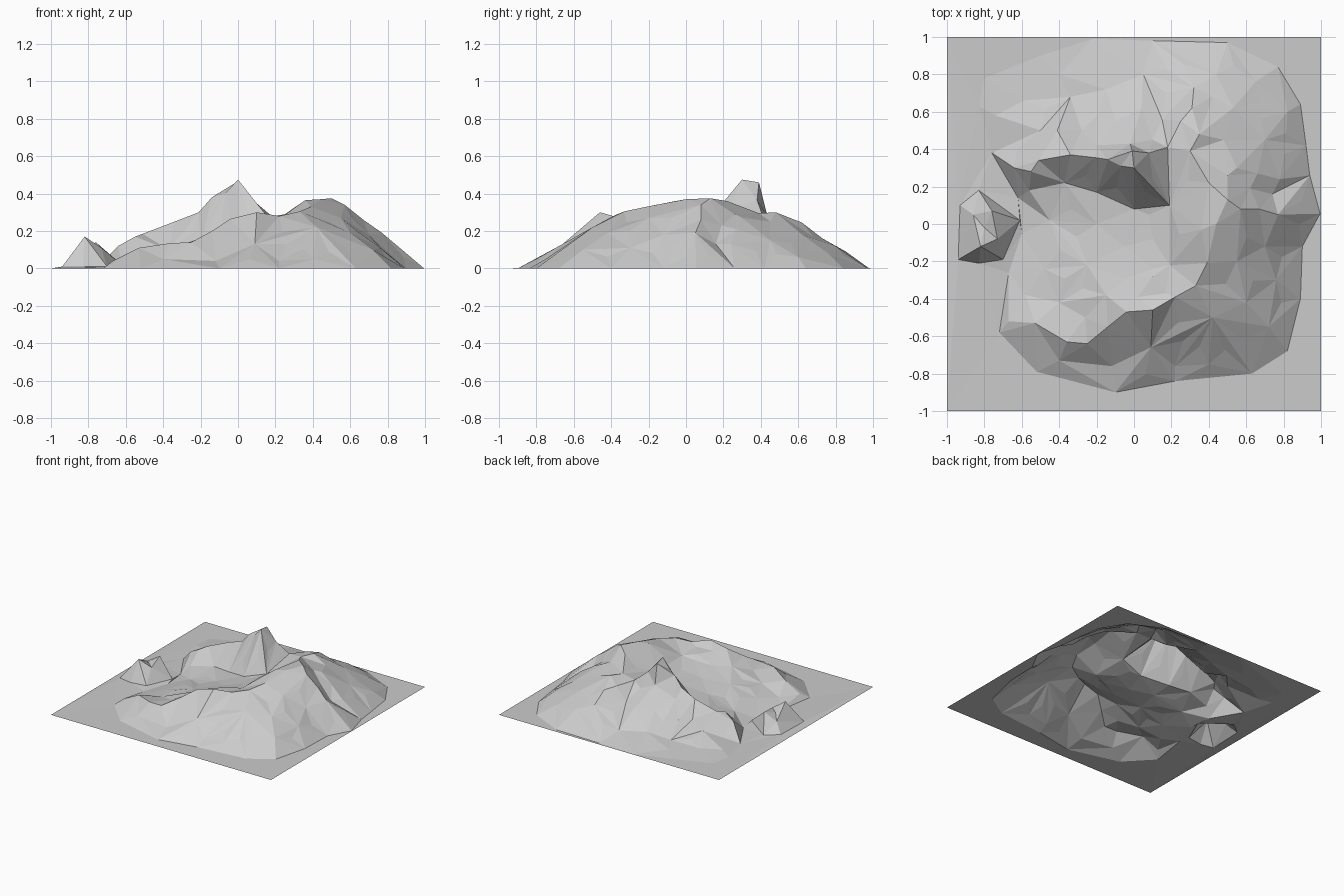
import bpy, random
from mathutils import Vector
from mathutils.geometry import delaunay_2d_cdt
import bmesh

random.seed(4)
points, creases = [], []


def line(*pts, closed=False):
    """Add a chain of points whose edges are kept as creases in the mesh."""
    start = len(points)
    points.extend(pts)
    n = len(pts)
    for i in range(n if closed else n - 1):
        creases.append((start + i, start + (i + 1) % n))


def scatter(*pts):
    """Add loose points, joined by triangulation only."""
    points.extend(pts)


# Square ground sheet
line((-1, -1, 0), (1, -1, 0), (1, 1, 0), (-1, 1, 0), closed=True)

# Foot of the mountain, where it meets the ground
foot = [(-.72, -.58), (-.52, -.79), (-.1, -.9), (.22, -.84), (.63, -.8), (.82, -.68),
        (.89, -.4), (.9, -.12), (.995, .055), (.94, .26), (.92, .42), (.89, .64),
        (.77, .84), (.5, .97), (.1, .98), (-.22, .99), (-.5, .9), (-.8, .78), (-.83, .63),
        (-.76, .38), (-.62, .14), (-.6, -.05), (-.67, -.26)]
line(*[(x, y, 0) for x, y in foot], closed=True)

# North-west ridge climbing to the main peak
line((-.64, .3, .12), (-.55, .28, .17), (-.51, .34, .185), (-.34, .37, .25), (-.21, .355, .3),
     (-.14, .345, .38), (-.07, .31, .4), (0, .3, .475), (-.01, .39, .46))
# Rim from the peak round to the east summit
line((.08, .38, .365), (.18, .41, .28), (.3, .39, .295), (.35, .48, .30))
line((.3, .39, .295), (.4, .22, .36), (.5, .13, .375), (.44, 0, .37), (.36, -.03, .365))
# East spur running down to the edge
line((.5, .13, .375), (.57, .08, .34), (.67, .08, .26), (.77, .05, .19))
# Gully north of the spur and its far bank
line((.62, .19, .23), (.74, .16, .13))
line((.5, .26, .29), (.66, .27, .21), (.78, .24, .13))
# South-east shoulder to the south ridge
line((.36, -.03, .365), (.39, -.21, .33), (.33, -.33, .305), (.22, -.39, .28),
     (.1, -.46, .3), (-.04, -.47, .265), (-.14, -.55, .2), (-.25, -.64, .14),
     (-.36, -.63, .135), (-.53, -.53, .11), (-.67, -.52, .04))
# Inner lip of the south ridge
line((.17, -.37, .26), (.1, -.28, .25), (.02, -.39, .255), (-.15, -.38, .18), (-.26, -.5, .13))
# Channel through the middle
line((.19, .1, .235), (.19, -.22, .24))
line((.08, .05, .19), (.1, -.08, .2), (.1, -.24, .22))
# Foot of the inner cliff
line((-.56, .18, .07), (-.37, .22, .1), (-.2, .17, .12), (0, .08, .17))
# Bowl floor, sloping west
scatter((-.45, .02, .05), (-.2, 0, .11), (-.05, -.12, .16), (-.04, -.29, .19), (-.25, -.22, .12),
        (-.48, -.24, .06), (-.4, -.42, .09), (-.58, -.38, .04))
# South and east slopes
scatter((-.4, -.73, .05), (-.12, -.76, .04), (.09, -.66, .13), (.22, -.76, .04), (.4, -.75, .05),
        (.42, -.5, .22), (.6, -.42, .19), (.72, -.55, .1), (.55, -.2, .27), (.7, -.12, .18),
        (.76, -.3, .11))
# North-west buttress with its skirts
line((-.51, .34, .185), (-.5, .5, .08), (-.74, .58, .02))
line((-.41, .5, .15), (-.34, .68, .03), (-.59, .66, .02))
line((-.28, .5, .11), (-.2, .58, .1), (-.2, .42, .23))
# North slopes and gullies
line((-.02, .43, .3), (-.1, .55, .16), (-.15, .72, .06))
line((.1, .45, .25), (.04, .62, .16), (.05, .8, .05))
line((.35, .48, .3), (.25, .55, .265), (.31, .62, .245), (.32, .73, .16), (.44, .8, .12))
scatter((.15, .56, .17), (.48, .45, .25), (.53, .62, .18), (.42, .68, .17), (.7, .45, .15),
        (.65, .76, .08), (.82, .6, .06), (.55, .3, .27), (-.4, .8, .015))

# Small west hill with a split top
hill = [(-.83, .18), (-.93, .1), (-.94, -.19), (-.83, -.21), (-.7, -.19), (-.61, .02)]
line(*[(x, y, .01) for x, y in hill], closed=True)
line((-.82, -.12, .17), (-.8, -.02, .11), (-.76, .07, .14))
scatter((-.86, .05, .08), (-.73, -.08, .11))

# Triangulate everything into one faceted sheet
co, _, faces, origin, _, _ = delaunay_2d_cdt(
    [Vector(p[:2]) for p in points], creases, [], 0, 1e-4)
bm = bmesh.new()
verts = []
for c, src in zip(co, origin):
    if src:
        z = points[src[0]][2]
    else:  # crossing of two creases: height of the nearest given point
        z = min(points, key=lambda p: (Vector(p[:2]) - c).length)[2]
    verts.append(bm.verts.new((c.x, c.y, z)))
for f in faces:
    bm.faces.new([verts[i] for i in f])

# Break up the biggest slope facets a little
big = [f for f in bm.faces if f.calc_area() > .022 and min(v.co.z for v in f.verts) < .3
       and sum(v.co.z for v in f.verts) > .12]
for v in bmesh.ops.poke(bm, faces=big)["verts"]:
    v.co.z += random.uniform(-.012, .01)
bmesh.ops.recalc_face_normals(bm, faces=bm.faces)
if sum(f.normal.z for f in bm.faces) < 0:
    bmesh.ops.reverse_faces(bm, faces=bm.faces)

mesh = bpy.data.meshes.new("mountain_terrain")
bm.to_mesh(mesh)
bm.free()
bpy.context.collection.objects.link(bpy.data.objects.new("mountain_terrain", mesh))
